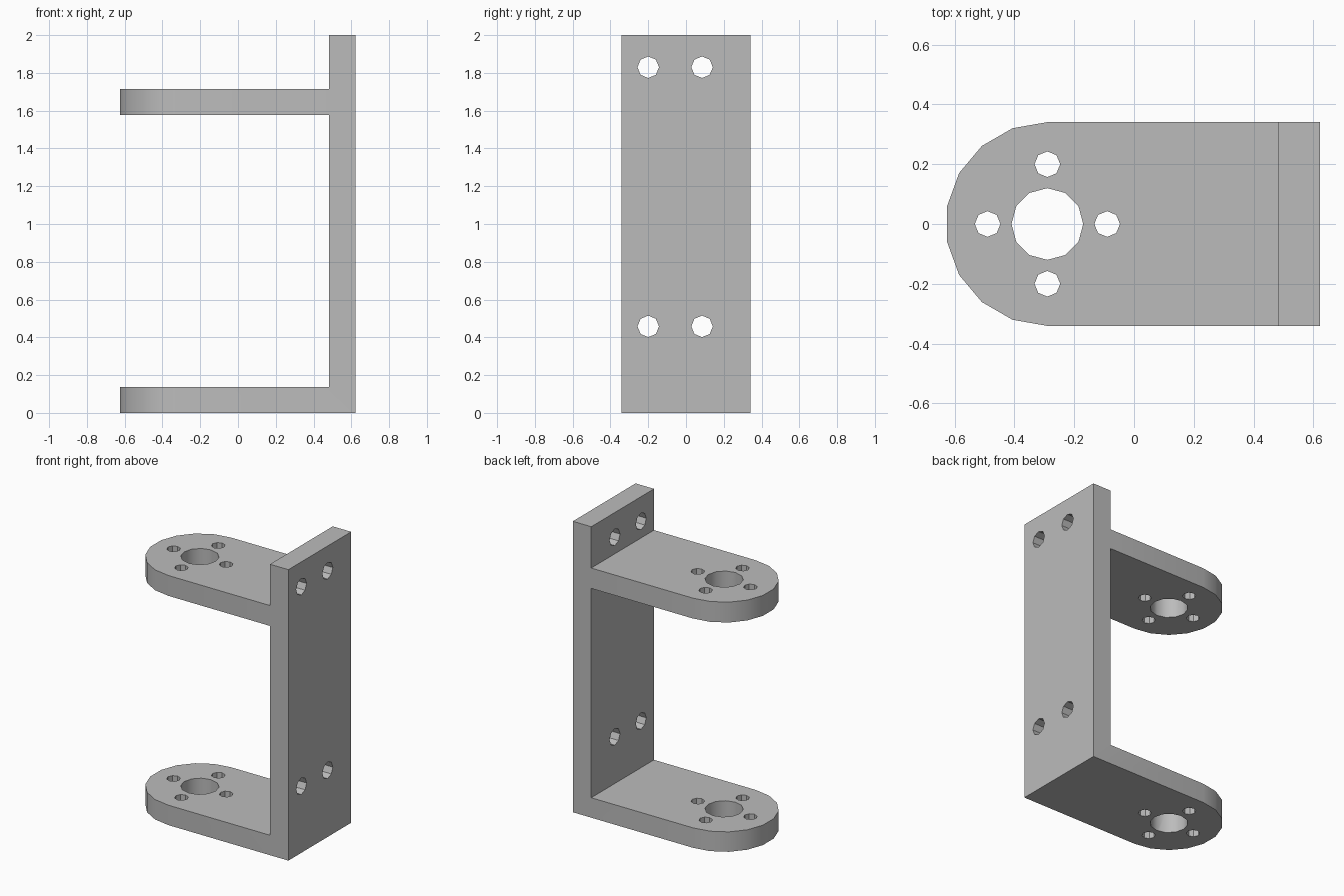
import bpy, bmesh, math
from mathutils import Matrix, Vector

if "Cube" in bpy.data.objects:
    bpy.data.objects.remove(bpy.data.objects["Cube"])

HALF_W = 0.341       # half width of the bracket
BORE_X = -0.29       # centre of the rounded arm end


def prism(name, pts, start, depth):
    """Extrude a closed loop of 3D points along depth, from the offset start."""
    bm = bmesh.new()
    face = bm.faces.new([bm.verts.new(Vector(p) + Vector(start)) for p in pts])
    new = bmesh.ops.extrude_face_region(bm, geom=[face])["geom"]
    bmesh.ops.translate(bm, vec=depth, verts=[v for v in new if isinstance(v, bmesh.types.BMVert)])
    bmesh.ops.recalc_face_normals(bm, faces=bm.faces)
    return make_object(name, bm)


def make_object(name, bm):
    mesh = bpy.data.meshes.new(name)
    bm.to_mesh(mesh)
    bm.free()
    obj = bpy.data.objects.new(name, mesh)
    bpy.context.collection.objects.link(obj)
    return obj


def add_drill(bm, sides, radius, depth, matrix):
    bmesh.ops.create_cone(bm, cap_ends=True, segments=sides, radius1=radius,
                          radius2=radius, depth=depth, matrix=matrix)


def cut(obj, tool, operation):
    mod = obj.modifiers.new(operation.title(), "BOOLEAN")
    mod.operation, mod.solver, mod.object = operation, "EXACT", tool
    bpy.context.view_layer.objects.active = obj
    bpy.ops.object.modifier_apply(modifier=mod.name)
    bpy.data.objects.remove(tool)


# Side profile: back plate with two arms
profile = [(0.622, 0), (0.622, 2), (0.482, 2), (0.482, 1.716), (-0.8, 1.716), (-0.8, 1.576),
           (0.482, 1.576), (0.482, 0.137), (-0.8, 0.137), (-0.8, 0)]
bracket = prism("bracket", [(x, 0, z) for x, z in profile], (0, -0.5, 0), (0, 1, 0))

# Plan outline with rounded arm ends
angles = [math.radians(a) for a in [90] + list(range(110, 251, 20)) + [270]]
plan = [(BORE_X + HALF_W * math.cos(a), HALF_W * math.sin(a), 0) for a in angles]
plan += [(0.8, -HALF_W, 0), (0.8, HALF_W, 0)]
cut(bracket, prism("plan_cutter", plan, (0, 0, -0.5), (0, 0, 3)), "INTERSECT")

# Arm holes: a central bore with four bolt holes around it
bm = bmesh.new()
add_drill(bm, 12, 0.12, 4, Matrix.Translation((BORE_X, 0, 1)))
for dx, dy in ((0.2, 0), (-0.2, 0), (0, 0.2), (0, -0.2)):
    add_drill(bm, 8, 0.043, 4, Matrix.Translation((BORE_X + dx, dy, 1)))
cut(bracket, make_object("arm_drills", bm), "DIFFERENCE")

# Mounting holes through the back plate
bm = bmesh.new()
for y in (-0.2, 0.085):
    for z in (0.458, 1.83):
        add_drill(bm, 8, 0.057, 0.5,
                  Matrix.Translation((0.55, y, z)) @ Matrix.Rotation(math.pi / 2, 4, "Y"))
cut(bracket, make_object("plate_drills", bm), "DIFFERENCE")

# Plain grey finish, curves smooth and corners sharp
grey = bpy.data.materials.new("grey")
grey.diffuse_color = (0.5, 0.5, 0.5, 1)
grey.use_nodes = True
grey.node_tree.nodes["Principled BSDF"].inputs["Base Color"].default_value = grey.diffuse_color
bracket.data.materials.clear()
bracket.data.materials.append(grey)
bpy.ops.object.select_all(action="DESELECT")
bracket.select_set(True)
bpy.context.view_layer.objects.active = bracket
bpy.ops.object.shade_smooth_by_angle(angle=math.radians(35))
